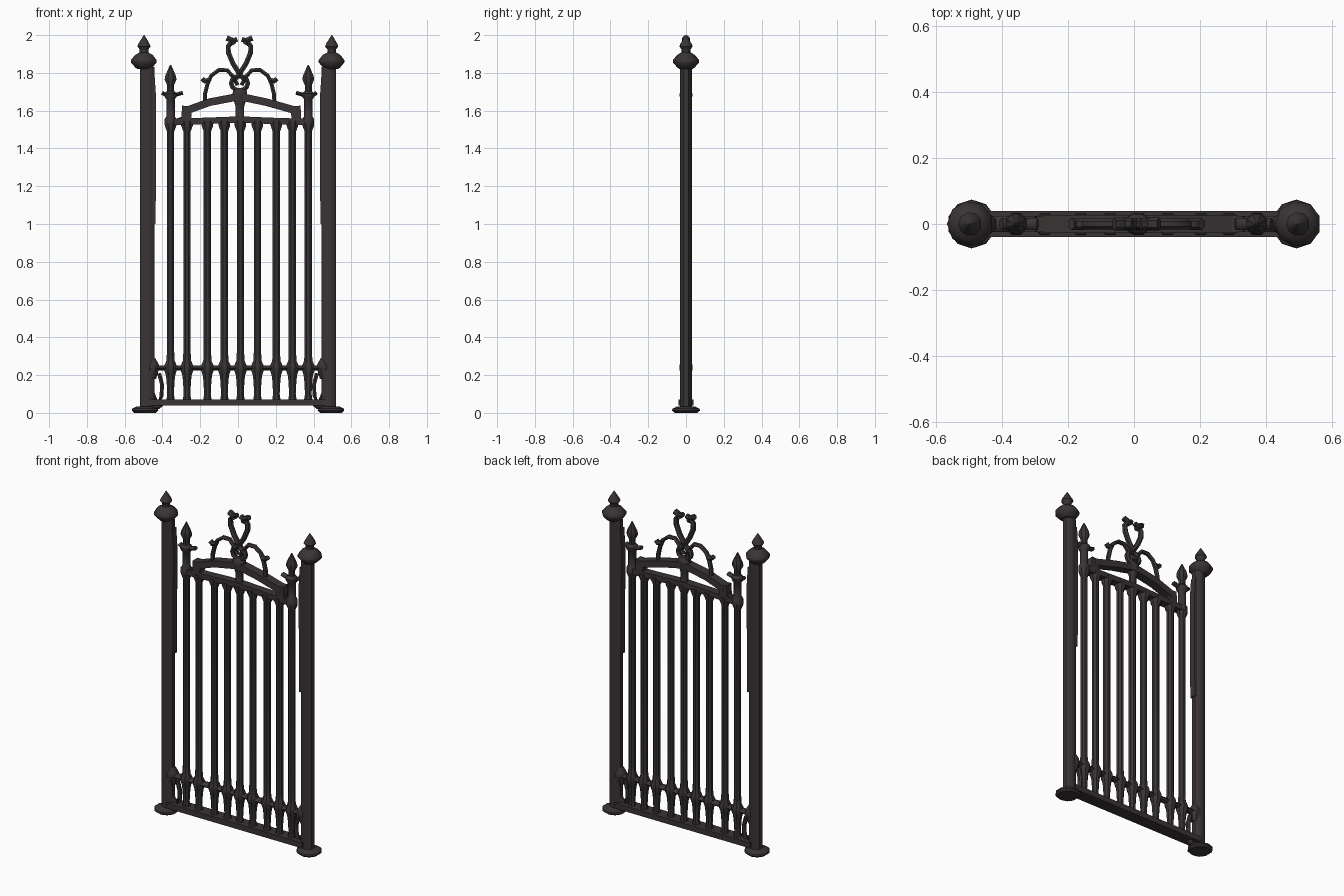
import bpy, bmesh, math
from mathutils import Vector

old = bpy.data.objects.get("Cube")
if old:
    bpy.data.objects.remove(old, do_unlink=True)

iron = bpy.data.materials.new("dark iron")
iron.use_nodes = True
colour = (0.042, 0.034, 0.035, 1)
iron.diffuse_color = colour
bsdf = next(n for n in iron.node_tree.nodes if n.type == 'BSDF_PRINCIPLED')
bsdf.inputs["Base Color"].default_value = colour
bsdf.inputs["Roughness"].default_value = 0.8


def finish(name, bm, angle=40):
    bmesh.ops.recalc_face_normals(bm, faces=bm.faces)
    mesh = bpy.data.meshes.new(name)
    bm.to_mesh(mesh)
    bm.free()
    mesh.materials.append(iron)
    ob = bpy.data.objects.new(name, mesh)
    bpy.context.collection.objects.link(ob)
    bpy.ops.object.select_all(action='DESELECT')
    ob.select_set(True)
    bpy.context.view_layer.objects.active = ob
    bpy.ops.object.shade_smooth_by_angle(angle=math.radians(angle))
    return ob


def skin_rings(bm, rings):
    # bridge successive rings of points and close both ends
    loops = [[bm.verts.new(p) for p in ring] for ring in rings]
    n = len(loops[0])
    for a, b in zip(loops, loops[1:]):
        for i in range(n):
            j = (i + 1) % n
            bm.faces.new((a[i], a[j], b[j], b[i]))
    bm.faces.new(loops[0])
    bm.faces.new(loops[-1])


def lathe(name, x, profile, sides=8, depth=1.0):
    # profile is (radius, height); depth squashes it front to back
    bm = bmesh.new()
    turn = [2 * math.pi * (i + 0.5) / sides for i in range(sides)]
    skin_rings(bm, [[(x + r * math.cos(a), depth * r * math.sin(a), z) for a in turn]
                    for r, z in profile])
    return finish(name, bm)


def rod(name, path, radius, depth=None, sides=6):
    # tube along a path in the gate's plane, tapering to both ends if open
    depth = depth or radius
    pts = [Vector((x, 0, z)) for x, z in path]
    rings = []
    for i, p in enumerate(pts):
        t = (pts[min(i + 1, len(pts) - 1)] - pts[max(i - 1, 0)]).normalized()
        side = Vector((t.z, 0, -t.x))
        turn = [2 * math.pi * (k + 0.5) / sides for k in range(sides)]
        rings.append([p + side * radius * math.cos(a) + Vector((0, depth * math.sin(a), 0))
                      for a in turn])
    bm = bmesh.new()
    skin_rings(bm, rings)
    return finish(name, bm, 50)


def beam(name, path, height, depth):
    # four sided rail following a path
    k = math.sqrt(2) / 2
    return rod(name, path, height * k, depth * k, 4)


# Outer posts with foot plates and spear finials
post = [(0.041, 0.02), (0.041, 0.2), (0.041, 1.83)]
finial = [(0.036, 1.82), (0.048, 1.83), (0.07, 1.855), (0.07, 1.868), (0.048, 1.895),
          (0.024, 1.908), (0.024, 1.925), (0.036, 1.94), (0.03, 1.955), (0.002, 2.0)]
for side, s in (("right", -1), ("left", 1)):
    lathe(side + "_post", s * 0.481, post, 8, 0.82)
    lathe(side + "_post_finial", s * 0.497, finial, 9)
    lathe(side + "_foot_plate", s * 0.492,
          [(0.06, 0.0), (0.074, 0.012), (0.072, 0.022), (0.045, 0.035)], 10)
    lathe(side + "_post_knob", s * 0.452,
          [(0.02, 0.18), (0.036, 0.23), (0.036, 0.255), (0.015, 0.29)], 8)
    # hinge sleeve and the flat strip on the inner face of the post
    beam(side + "_hinge_strip", [(s * 0.447, 1.0), (s * 0.444, 1.66),
                                 (s * 0.452, 1.78)], 0.022, 0.04)
    # small scroll brace in the bottom corner
    rod(side + "_corner_scroll", [(s * 0.45, 0.1), (s * 0.425, 0.05), (s * 0.405, 0.09),
                                  (s * 0.402, 0.15), (s * 0.418, 0.21)], 0.012, 0.016)
    rod(side + "_corner_foot", [(s * 0.47, 0.025), (s * 0.42, 0.03), (s * 0.4, 0.05)],
        0.012, 0.025)

# Horizontal rails
beam("bottom_rail", [(-0.47, 0.055), (0.47, 0.055)], 0.034, 0.078)
rod("lower_rail", [(-0.46, 0.238), (0.46, 0.238)], 0.015, 0.025)
beam("top_rail", [(-0.36, 1.54), (-0.2, 1.545), (0.01, 1.553), (0.2, 1.545),
                  (0.37, 1.54)], 0.034, 0.05)

# Upright bars, turned at the lower rail and flared under the top rail
bar_xs = [-0.357, -0.27, -0.162, -0.072, 0.013, 0.103, 0.203, 0.288, 0.372]
bar = [(0.027, 0.05), (0.019, 0.1), (0.023, 0.17), (0.027, 0.2), (0.036, 0.225),
       (0.036, 0.25), (0.024, 0.275), (0.021, 0.32), (0.021, 1.49), (0.033, 1.52),
       (0.033, 1.545)]
for i, x in enumerate(bar_xs):
    lathe("bar_%d" % (i + 1), x, bar, 8)

# Gate stiles end in small spear finials with a curled leaf
small = [(0.034, 1.525), (0.034, 1.555), (0.024, 1.57), (0.024, 1.66), (0.036, 1.675),
         (0.036, 1.69), (0.02, 1.705), (0.02, 1.735), (0.034, 1.765), (0.03, 1.785),
         (0.014, 1.82), (0.003, 1.843)]
for side, x, s in (("right", bar_xs[0], -1), ("left", bar_xs[-1], 1)):
    lathe(side + "_stile_finial", x, small, 8)
    rod(side + "_stile_leaf", [(x + s * 0.045, 1.695), (x + s * 0.02, 1.68),
                               (x - s * 0.03, 1.685), (x - s * 0.065, 1.695)], 0.012, 0.018)
    rod(side + "_stile_strut", [(x - s * 0.02, 1.54), (x - s * 0.08, 1.56)], 0.016, 0.022)

# Low pediment over the top rail
for side, s, end in (("right", -1, 0.275), ("left", 1, 0.31)):
    beam(side + "_pediment_slope", [(s * end, 1.6), (s * 0.15, 1.645), (0.008, 1.675)],
         0.04, 0.054)
    beam(side + "_pediment_end", [(s * end, 1.54), (s * (end - 0.005), 1.625)], 0.052, 0.05)

lathe("pediment_centre", 0.01,
      [(0.036, 1.54), (0.024, 1.57), (0.024, 1.62), (0.034, 1.65), (0.042, 1.685),
       (0.04, 1.705), (0.022, 1.72)], 8, 0.8)

# Crest: side scrolls, centre ring and an open heart
cx = 0.008
ring = [(cx + 0.044 * math.sin(a), 1.745 + 0.038 * math.cos(a))
        for a in [2 * math.pi * i / 12 for i in range(13)]]
rod("crest_ring", ring, 0.014, 0.018)
for side, s in (("right", -1), ("left", 1)):
    def mirror(path):
        return [(cx + s * x, z) for x, z in path]
    rod(side + "_crest_scroll",
        mirror([(0.185, 1.64), (0.182, 1.69), (0.17, 1.74), (0.15, 1.785), (0.11, 1.815),
                (0.065, 1.815), (0.035, 1.78), (0.01, 1.735)]), 0.012, 0.016)
    rod(side + "_crest_bud", mirror([(0.16, 1.762), (0.185, 1.757), (0.198, 1.77)]),
        0.015, 0.018)
    rod(side + "_heart_strand",
        mirror([(-0.03, 1.76), (0.0, 1.795), (0.035, 1.85), (0.058, 1.905), (0.06, 1.94),
                (0.04, 1.968), (0.012, 1.978)]), 0.015, 0.018)
    rod(side + "_heart_curl", mirror([(0.068, 1.985), (0.045, 1.975), (0.03, 1.95)]),
        0.017, 0.02)
